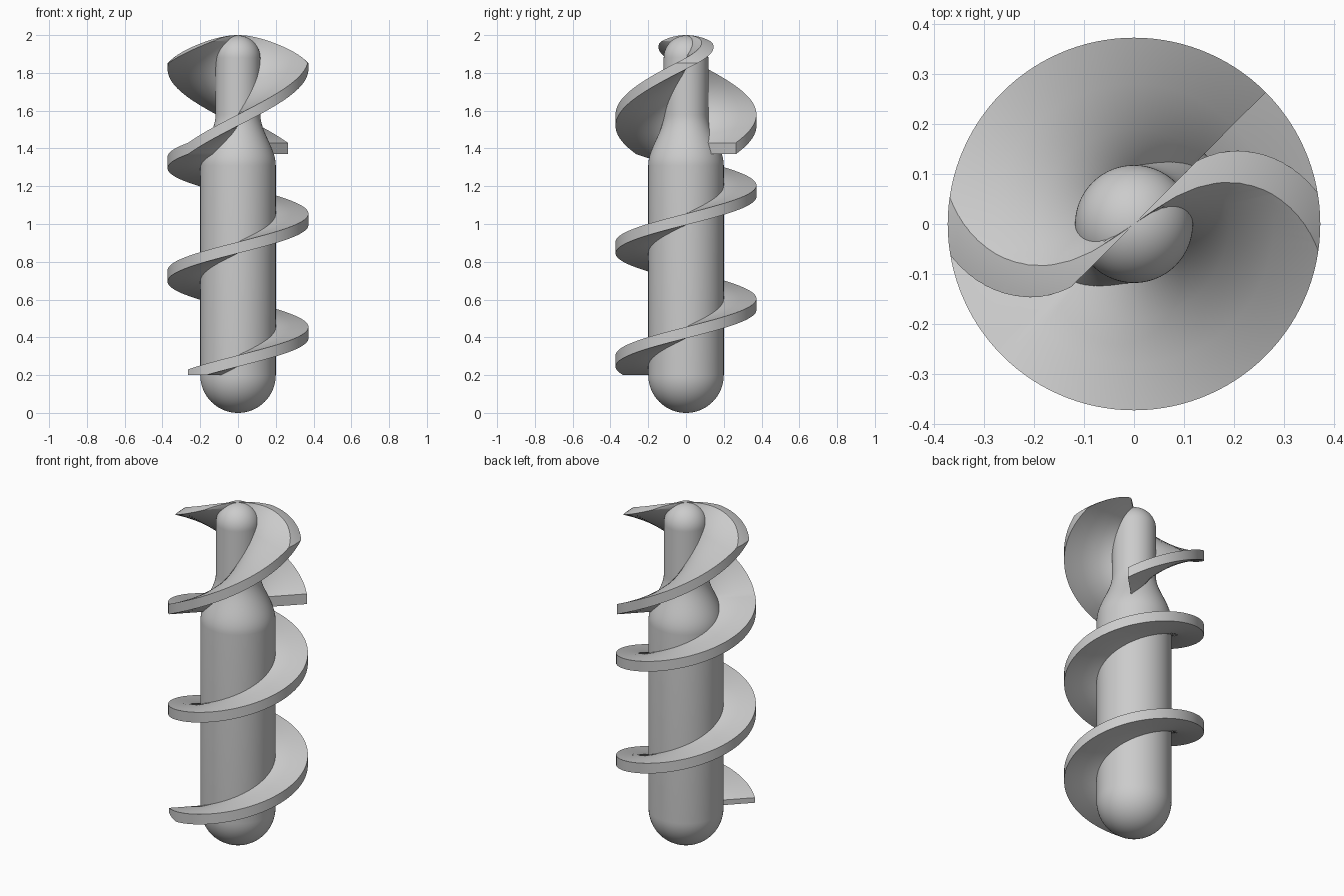
import bpy, bmesh, math

if "Cube" in bpy.data.objects:
    bpy.data.objects.remove(bpy.data.objects["Cube"])

OUTER = 0.373   # flight radius
HALF = 0.03     # half the flight thickness


def add_object(name, bm):
    bmesh.ops.recalc_face_normals(bm, faces=bm.faces)
    mesh = bpy.data.meshes.new(name)
    bm.to_mesh(mesh)
    bm.free()
    ob = bpy.data.objects.new(name, mesh)
    bpy.context.collection.objects.link(ob)
    return ob


def activate(ob):
    bpy.ops.object.select_all(action='DESELECT')
    ob.select_set(True)
    bpy.context.view_layer.objects.active = ob


def smooth(ob, degrees=35):
    activate(ob)
    bpy.ops.object.shade_smooth_by_angle(angle=math.radians(degrees))


def lathe(name, profile, steps=96):
    """Revolve (r, z) points; the profile starts and ends on the axis."""
    bm = bmesh.new()
    verts = [bm.verts.new((r, 0, z)) for r, z in profile]
    edges = [bm.edges.new(pair) for pair in zip(verts, verts[1:])]
    bmesh.ops.spin(bm, geom=verts + edges, axis=(0, 0, 1), cent=(0, 0, 0),
                   angle=math.tau, steps=steps, use_merge=True)
    bmesh.ops.remove_doubles(bm, verts=bm.verts, dist=1e-5)
    return add_object(name, bm)


def flight_height(deg):
    """Centre height: two turns at pitch 0.6, then half a turn at pitch 1.2."""
    t = deg - 225
    return 0.2 + 0.6 * min(t, 720) / 360 + 1.2 * max(t - 720, 0) / 360


def flight(name, start, end, turn, step=3):
    """Sweep a rectangular section along the helix."""
    bm = bmesh.new()
    radii = [0.005, 0.1, 0.19, 0.28, OUTER]
    previous = None
    for deg in range(start, end + 1, step):
        a, z = math.radians(deg + turn), flight_height(deg)
        outline = [(r, -HALF) for r in radii] + [(r, HALF) for r in reversed(radii)]
        ring = [bm.verts.new((r * math.cos(a), r * math.sin(a), z + dz))
                for r, dz in outline]
        n = len(ring)
        if previous:
            for i in range(n):
                j = (i + 1) % n
                bm.faces.new((previous[i], previous[j], ring[j], ring[i]))
        else:
            bm.faces.new(ring)
        previous = ring
    bm.faces.new(previous)
    return add_object(name, bm)


# Core: round bottom, wide shaft, soft shoulder, thin neck with domed top
profile = []
for i in range(17):
    a = math.pi / 2 * i / 16
    profile.append((0.2 * math.sin(a), 0.2 - 0.2 * math.cos(a)))
for i in range(17):
    t = i / 16
    s = t * t * (3 - 2 * t)
    profile.append((0.2 - 0.082 * s, 1.31 + 0.27 * t))
for i in range(17):
    a = math.pi / 2 * i / 16
    profile.append((0.118 * math.cos(a), 1.88 + 0.118 * math.sin(a)))
profile[0] = (0, 0)
profile[-1] = (0, 1.998)
smooth(lathe("core", profile))

# Envelope that trims the flights: flat below, rounded crown above
R = 0.545
crown = []
for i in range(25):
    r = 0.45 * (24 - i) / 24
    crown.append((r, 2 - R + math.sqrt(R * R - r * r)))
envelope = lathe("trim_envelope", [(0, 0.2), (0.45, 0.2)] + crown, 128)
envelope.hide_render = True

# Main spiral flight and the opposed second flight at the top
flights = [flight("main_flight", 225, 1125, 0),
           flight("second_flight", 945, 1125, 180)]
for ob in flights:
    mod = ob.modifiers.new("trim", 'BOOLEAN')
    mod.operation = 'INTERSECT'
    mod.solver = 'EXACT'
    mod.object = envelope
    activate(ob)
    bpy.ops.object.modifier_apply(modifier=mod.name)
    smooth(ob)
bpy.data.objects.remove(envelope)
